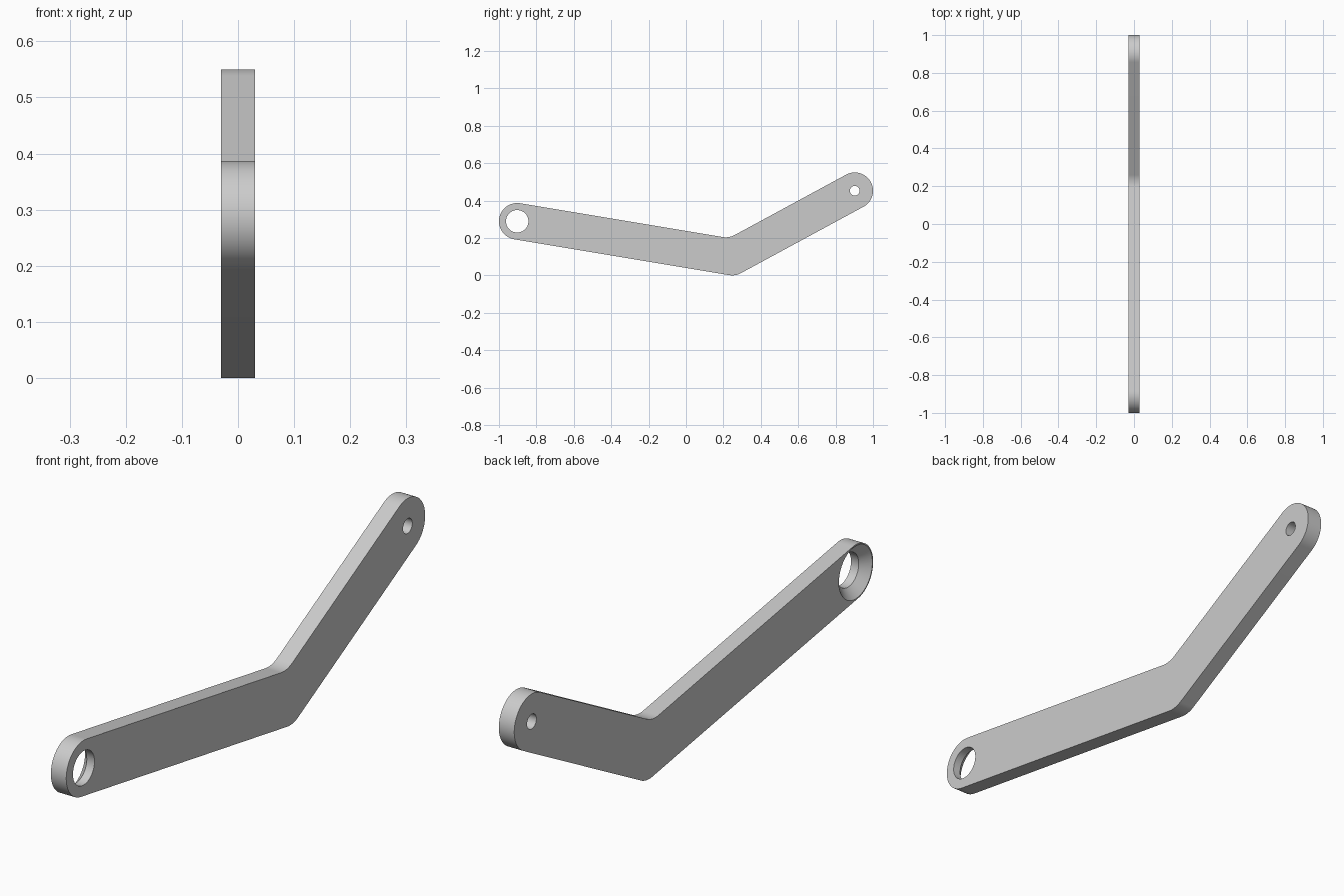
import bpy
import bmesh
from math import radians, cos, sin, pi
from mathutils import Vector

default = bpy.data.objects.get("Cube")
if default:
    bpy.data.objects.remove(default, do_unlink=True)

HALF = 0.03           # half thickness
R = 0.0975            # half width of the arms
FILLET = 0.1          # inner radius at the bend
front = Vector((-0.9025, 0.289))
bend = Vector((0.247, R))
back = Vector((0.9025, 0.4525))

grey = bpy.data.materials.new("matte_grey")
grey.use_nodes = True
colour = (0.6, 0.6, 0.6, 1)
grey.diffuse_color = colour
grey.node_tree.nodes["Principled BSDF"].inputs["Base Color"].default_value = colour


def arc(centre, radius, start, end, steps):
    """Points on an arc in the side plane, angles in radians."""
    angles = [start + (end - start) * i / steps for i in range(steps + 1)]
    return [centre + radius * Vector((cos(a), sin(a))) for a in angles]


def loft(name, sections):
    """Join matching loops, each given as (x, side plane points)."""
    bm = bmesh.new()
    rings = [[bm.verts.new((x, p.x, p.y)) for p in pts] for x, pts in sections]
    for lower, upper in zip(rings, rings[1:]):
        for i in range(len(lower)):
            bm.faces.new((lower[i - 1], lower[i], upper[i], upper[i - 1]))
    bm.faces.new(rings[0])
    bm.faces.new(rings[-1])
    bmesh.ops.recalc_face_normals(bm, faces=bm.faces[:])
    mesh = bpy.data.meshes.new(name)
    bm.to_mesh(mesh)
    bm.free()
    mesh.materials.append(grey)
    obj = bpy.data.objects.new(name, mesh)
    bpy.context.collection.objects.link(obj)
    return obj


def round_cutter(name, centre, profile):
    """Turned cutter, profile given as (x, radius)."""
    return loft(name, [(x, arc(centre, r, 0, 2 * pi, 64)[:-1]) for x, r in profile])


# Bent arm outline: two round ends, outer bend and inner fillet
down = (bend - front).normalized()
up = (back - bend).normalized()
a1 = down.angle_signed(Vector((1, 0)))
a2 = up.angle_signed(Vector((1, 0)))
middle = (a1 + a2) / 2 + pi / 2
reach = (R + FILLET) / cos((a2 - a1) / 2)
inner = bend + reach * Vector((cos(middle), sin(middle)))
outline = (arc(front, R, a1 + pi / 2, a1 + pi * 1.5, 40)
           + arc(bend, R, a1 - pi / 2, a2 - pi / 2, 12)
           + arc(back, R, a2 - pi / 2, a2 + pi / 2, 40)
           + arc(inner, FILLET, a2 - pi / 2, a1 - pi / 2, 12))
arm = loft("bent_arm", [(-HALF, outline), (HALF, outline)])

# Large countersunk hole and small pivot hole
cutters = [
    round_cutter("countersunk_hole", front,
                 [(-0.033, 0.0965), (0, 0.06), (0.05, 0.06)]),
    round_cutter("pivot_hole", back, [(-0.05, 0.026), (0.05, 0.026)]),
]
for cutter in cutters:
    cutter.hide_render = True
    cut = arm.modifiers.new(cutter.name, "BOOLEAN")
    cut.operation = "DIFFERENCE"
    cut.solver = "EXACT"
    cut.object = cutter

bpy.ops.object.select_all(action="DESELECT")
arm.select_set(True)
bpy.context.view_layer.objects.active = arm
for cutter in cutters:
    bpy.ops.object.modifier_apply(modifier=cutter.name)
    bpy.data.objects.remove(cutter, do_unlink=True)
bpy.ops.object.shade_smooth_by_angle(angle=radians(30))
